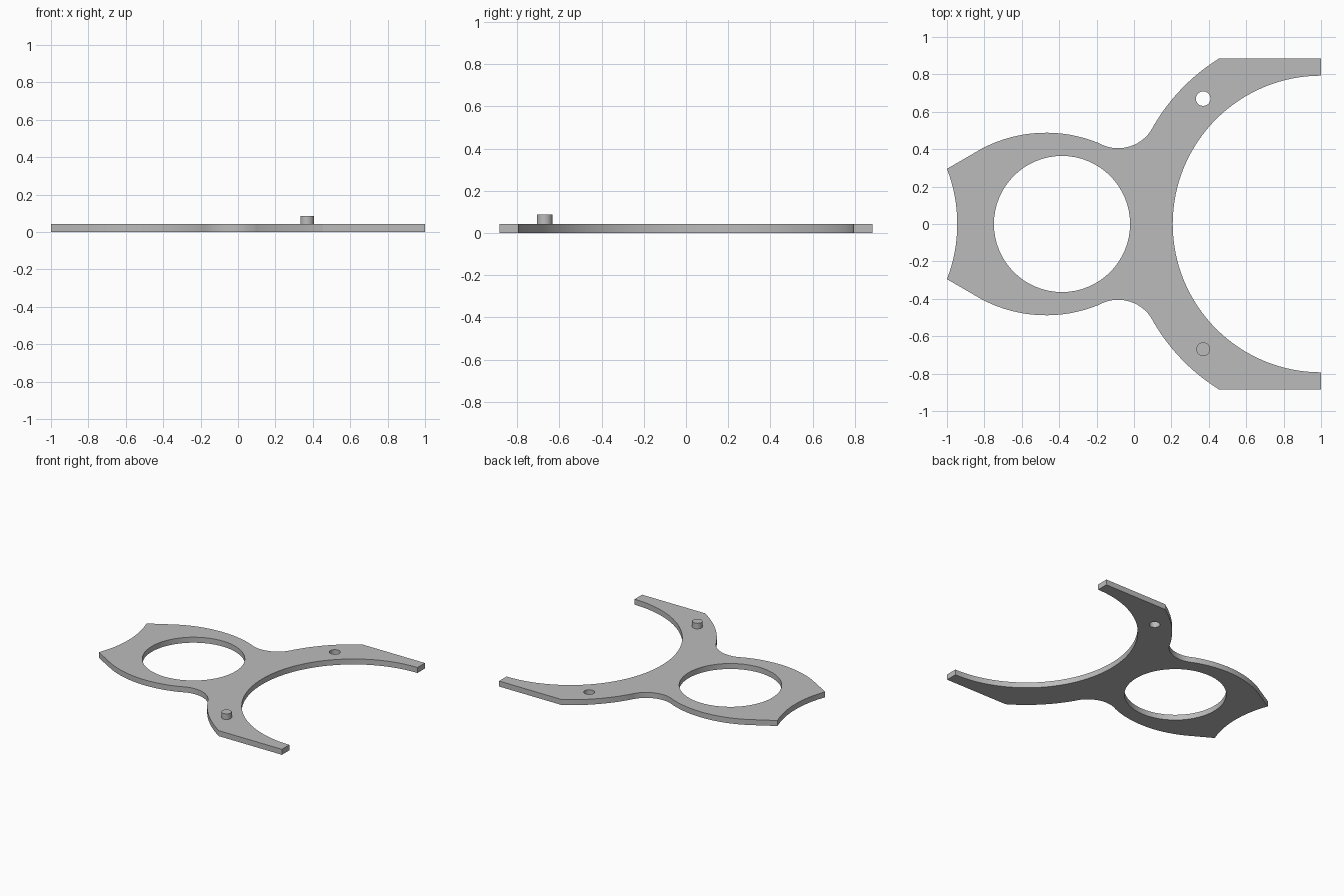
import bpy, bmesh
from math import atan2, cos, sin, pi, hypot

cube = bpy.data.objects.get("Cube")
if cube:
    bpy.data.objects.remove(cube)

THICK = 0.043
PIN_X, PIN_Y = 0.37, 0.67

grey = bpy.data.materials.new("plain grey")
grey.use_nodes = True
grey.diffuse_color = (0.5, 0.5, 0.5, 1)
grey.node_tree.nodes["Principled BSDF"].inputs["Base Color"].default_value = (0.5, 0.5, 0.5, 1)


def arc(centre, start, end, steps):
    """Points from start to end about a centre, the short way round."""
    cx, cy = centre
    a = atan2(start[1] - cy, start[0] - cx)
    b = atan2(end[1] - cy, end[0] - cx)
    turn = (b - a + pi) % (2 * pi) - pi
    r0, r1 = hypot(start[0] - cx, start[1] - cy), hypot(end[0] - cx, end[1] - cy)
    pts = []
    for i in range(steps + 1):
        t = i / steps
        r = r0 + (r1 - r0) * t
        pts.append((cx + r * cos(a + turn * t), cy + r * sin(a + turn * t)))
    return pts


def circle(cx, cy, r, n):
    return [(cx + r * cos(2 * pi * i / n), cy + r * sin(2 * pi * i / n)) for i in range(n)]


def finish(obj):
    obj.data.materials.clear()
    obj.data.materials.append(grey)
    bpy.ops.object.select_all(action="DESELECT")
    obj.select_set(True)
    bpy.context.view_layer.objects.active = obj
    bpy.ops.object.shade_smooth_by_angle(angle=0.5)


# Upper half of the outline, from the tail notch round to the claw mouth
half = arc((-1.76, 0), (-0.945, 0), (-1, 0.295), 8)
half += arc((-0.47, -0.25), (-0.81, 0.405), (-0.19, 0.433), 16)
half += arc((-0.085, 0.615), (-0.18, 0.428), (0.1, 0.515), 14)
half += arc((1, 0), (0.103, 0.522), (0.455, 0.885), 12)
half += [(1, 0.885)]
half += arc((1, 0), (1, 0.793), (0.207, 0), 32)
outline = half + [(x, -y) for x, y in half[-2:0:-1]]

# Flat plate with a ring opening and a peg hole
curve = bpy.data.curves.new("plate_profile", "CURVE")
curve.dimensions = "2D"
curve.fill_mode = "BOTH"
curve.extrude = THICK / 2
for loop in (outline, circle(-0.385, 0, 0.364, 64), circle(PIN_X, PIN_Y, 0.039, 20)):
    spline = curve.splines.new("POLY")
    spline.points.add(len(loop) - 1)
    for point, (x, y) in zip(spline.points, loop):
        point.co = (x, y, 0, 1)
    spline.use_cyclic_u = True
profile = bpy.data.objects.new("plate_profile", curve)
bpy.context.collection.objects.link(profile)
bpy.context.view_layer.update()
mesh = bpy.data.meshes.new_from_object(profile.evaluated_get(bpy.context.evaluated_depsgraph_get()))
bpy.data.objects.remove(profile)

bm = bmesh.new()
bm.from_mesh(mesh)
bmesh.ops.remove_doubles(bm, verts=bm.verts, dist=0.0002)
bmesh.ops.recalc_face_normals(bm, faces=bm.faces)
bmesh.ops.translate(bm, verts=bm.verts, vec=(0, 0, THICK / 2))
bm.to_mesh(mesh)
bm.free()
plate = bpy.data.objects.new("plate", mesh)
bpy.context.collection.objects.link(plate)
finish(plate)

# Locating peg on the front arm
bpy.ops.mesh.primitive_cylinder_add(vertices=20, radius=0.037, depth=0.066,
                                    location=(PIN_X, -PIN_Y, 0.054))
peg = bpy.context.object
peg.name = "peg"
finish(peg)
